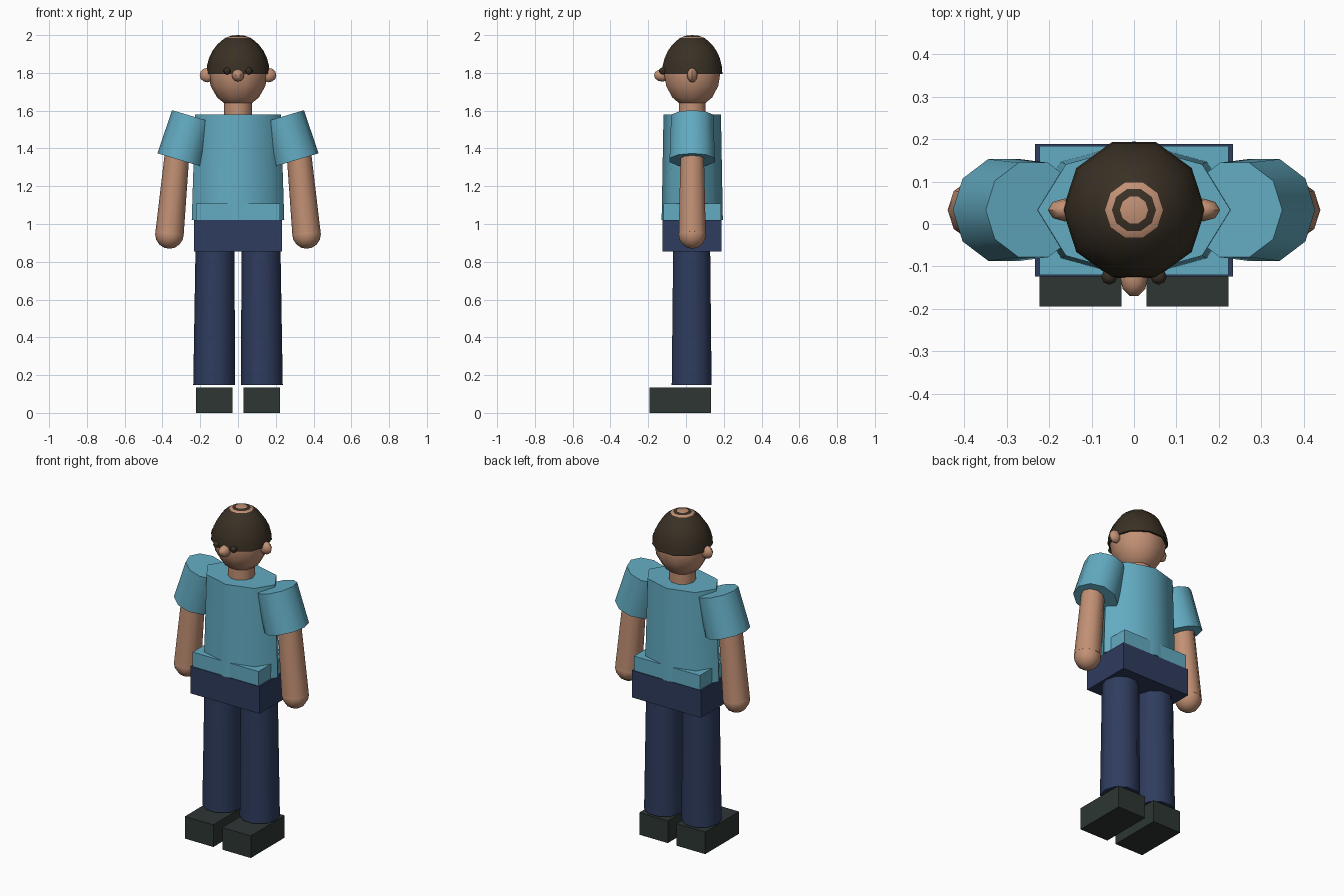
import bpy, bmesh, math
from mathutils import Vector, Matrix

if "Cube" in bpy.data.objects:
    bpy.data.objects.remove(bpy.data.objects["Cube"])

CY = 0.033  # body centre line in y


def material(name, rgb):
    m = bpy.data.materials.new(name)
    m.diffuse_color = (*rgb, 1)
    m.use_nodes = True
    m.node_tree.nodes["Principled BSDF"].inputs["Base Color"].default_value = m.diffuse_color
    return m


SHIRT = material("shirt blue", (0.125, 0.41, 0.54))
NAVY = material("trouser navy", (0.028, 0.045, 0.112))
SKIN = material("skin", (0.54, 0.28, 0.175))
DARK = material("dark brown", (0.042, 0.030, 0.018))
SHOE = material("shoe charcoal", (0.026, 0.037, 0.034))


def finish(name, bm, mats, angle=None):
    bmesh.ops.recalc_face_normals(bm, faces=bm.faces)
    me = bpy.data.meshes.new(name)
    bm.to_mesh(me)
    bm.free()
    ob = bpy.data.objects.new(name, me)
    bpy.context.collection.objects.link(ob)
    for m in mats:
        me.materials.append(m)
    if angle:
        bpy.ops.object.select_all(action='DESELECT')
        ob.select_set(True)
        bpy.context.view_layer.objects.active = ob
        bpy.ops.object.shade_smooth_by_angle(angle=math.radians(angle))
    return ob


def lathe(name, profile, mats, sides=10, matrix=None, rule=None, angle=42):
    """Turn (rx, ry, z) rings around z; rx = ry = 0 makes a pole."""
    bm = bmesh.new()
    rings = []
    for rx, ry, z in profile:
        if rx == 0:
            rings.append([bm.verts.new((0, 0, z))] * sides)
        else:
            rings.append([bm.verts.new((rx * math.cos(a), ry * math.sin(a), z))
                          for a in (2 * math.pi * i / sides for i in range(sides))])
    for k, (lo, hi) in enumerate(zip(rings, rings[1:])):
        for i in range(sides):
            j = (i + 1) % sides
            quad = list(dict.fromkeys((lo[i], lo[j], hi[j], hi[i])))
            f = bm.faces.new(quad)
            f.material_index = rule(k) if rule else 0
    bm.transform(matrix or Matrix.Translation((0, CY, 0)))
    return finish(name, bm, mats, angle)


def ellipsoid(name, centre, size, mat, sides=10, rows=8):
    rx, ry, rz = size
    prof = [(rx * math.sin(t), ry * math.sin(t), -rz * math.cos(t))
            for t in (math.pi * i / rows for i in range(1, rows))]
    prof = [(0, 0, -rz)] + prof + [(0, 0, rz)]
    return lathe(name, prof, [mat], sides, Matrix.Translation(centre))


def limb(name, p0, p1, r0, r1, mat):
    """Closed tapered cylinder from p0 to p1."""
    p0, p1 = Vector(p0), Vector(p1)
    d = p1 - p0
    rot = Vector((0, 0, 1)).rotation_difference(d).to_matrix().to_4x4()
    prof = [(0, 0, 0), (r0, r0, 0), (r1, r1, d.length), (0, 0, d.length)]
    return lathe(name, prof, [mat], 10, Matrix.Translation(p0) @ rot)


def box(name, lo, hi, mat):
    bm = bmesh.new()
    bmesh.ops.create_cube(bm, size=1)
    for v in bm.verts:
        v.co = [(a + b) / 2 + c * (b - a) for a, b, c in zip(lo, hi, v.co)]
    return finish(name, bm, [mat])


# Torso, shirt hem and hips
lathe("torso", [(0, 0, 1.02), (0.245, 0.162, 1.02), (0.227, 0.152, 1.58), (0, 0, 1.58)],
      [SHIRT], sides=8, angle=50)
box("shirt_hem", (-0.222, -0.12, 1.02), (0.222, 0.184, 1.108), SHIRT)
box("hips", (-0.233, -0.124, 0.855), (0.233, 0.188, 1.02), NAVY)

# Neck and head
lathe("neck", [(0, 0, 1.56), (0.075, 0.075, 1.56), (0.075, 0.075, 1.67), (0, 0, 1.67)], [SKIN])
ellipsoid("head", (0, CY, 1.803), (0.157, 0.157, 0.188), SKIN)

# Hair dome with the skin-coloured rings on the crown
dome = [(0.168 * math.cos(t), 1.795 + 0.205 * math.sin(t))
        for t in (math.radians(d) for d in (0, 12, 24, 36, 48, 58))]
dome = [(0, 1.795)] + dome + [(0.068, 1.985), (0.052, 1.991), (0.033, 1.997), (0, 2.0)]
lathe("hair", [(r, r, z) for r, z in dome], [DARK, SKIN],
      rule=lambda k: 1 if k in (7, 9) else 0)

# Face
ellipsoid("nose", (0, -0.125, 1.787), (0.033, 0.047, 0.033), SKIN, rows=6)

for side, s in (("left", -1), ("right", 1)):
    ellipsoid(side + "_ear", (s * 0.163, CY, 1.788), (0.04, 0.027, 0.038), SKIN, 8, 6)
    ellipsoid(side + "_eye", (s * 0.058, -0.124, 1.81), (0.019, 0.019, 0.019), DARK, 8, 6)
    # Sleeve, arm and hand
    limb(side + "_sleeve", (s * 0.306, CY, 1.338), (s * 0.237, CY, 1.569), 0.126, 0.117, SHIRT)
    limb(side + "_arm", (s * 0.362, CY, 0.955), (s * 0.318, CY, 1.42), 0.075, 0.064, SKIN)
    ellipsoid(side + "_hand", (s * 0.363, CY, 0.946), (0.076, 0.076, 0.077), SKIN)
    # Leg and shoe
    limb(side + "_leg", (s * 0.126, CY - 0.003, 0.147), (s * 0.122, CY - 0.003, 0.87),
         0.111, 0.103, NAVY)
    x0, x1 = sorted((s * 0.03, s * 0.222))
    box(side + "_shoe", (x0, -0.194, 0), (x1, 0.132, 0.135), SHOE)
